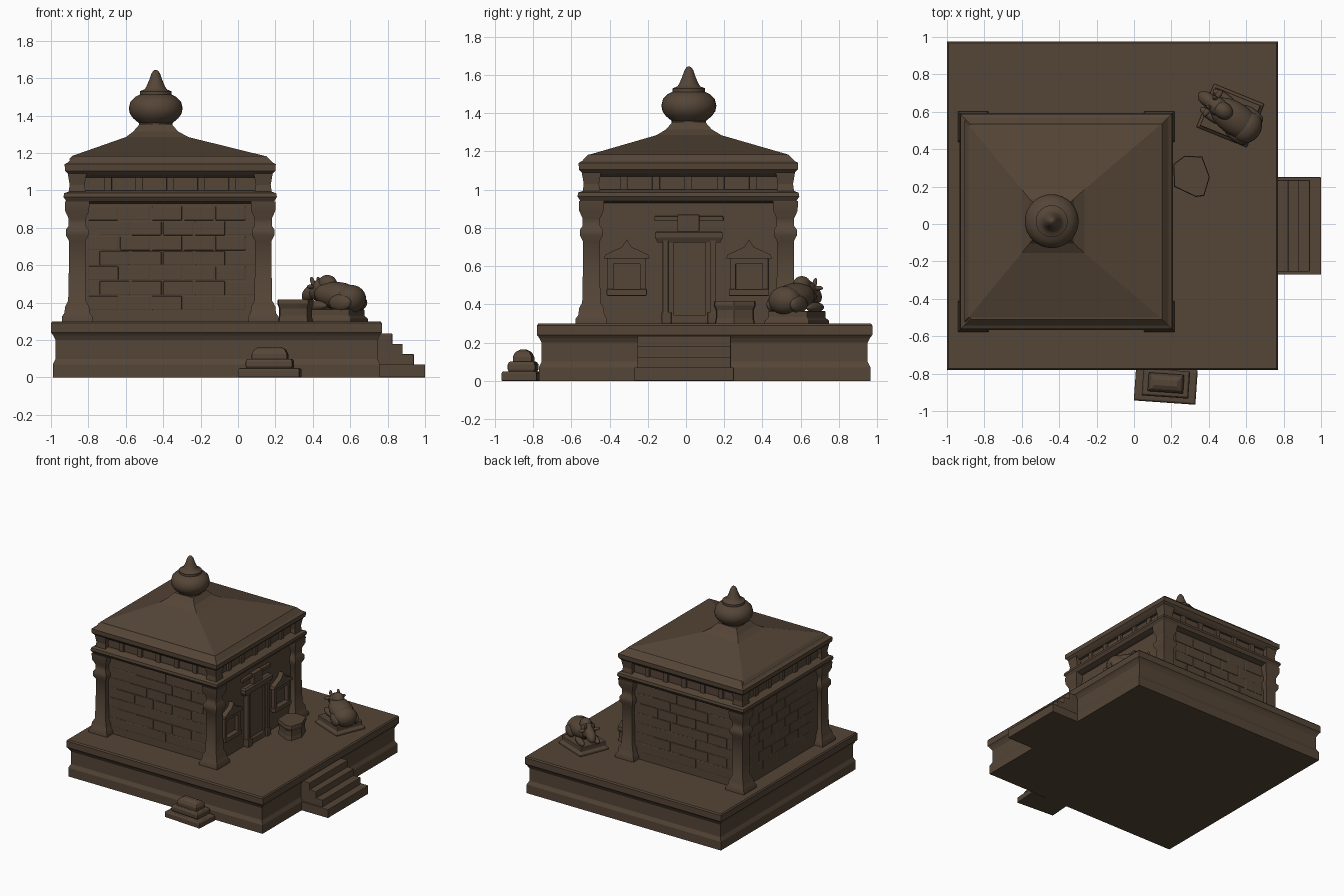
import bpy, bmesh, math, random
from mathutils import Matrix, Vector

random.seed(4)
stone = bpy.data.materials.new("brown_stone")
stone.diffuse_color = (0.09, 0.06, 0.038, 1)


def finish(name, bm, smooth=None, bevel=0):
    bmesh.ops.recalc_face_normals(bm, faces=bm.faces)
    me = bpy.data.meshes.new(name)
    bm.to_mesh(me)
    bm.free()
    ob = bpy.data.objects.new(name, me)
    bpy.context.collection.objects.link(ob)
    me.materials.append(stone)
    if bevel:
        m = ob.modifiers.new("bevel", 'BEVEL')
        m.width, m.segments = bevel, 2
    if smooth:
        bpy.ops.object.select_all(action='DESELECT')
        ob.select_set(True)
        bpy.context.view_layer.objects.active = ob
        bpy.ops.object.shade_smooth_by_angle(angle=math.radians(smooth))
    return ob


def skin(bm, rings):
    """Join equal-length rings of points into a closed solid."""
    rows = [[bm.verts.new(p) for p in r] for r in rings]
    n = len(rows[0])
    for a, b in zip(rows, rows[1:]):
        for i in range(n):
            bm.faces.new((a[i], a[(i + 1) % n], b[(i + 1) % n], b[i]))
    bm.faces.new(rows[0][::-1])
    bm.faces.new(rows[-1])


def stack(name, levels, **kw):
    """Rectangular moulding; every level is x0, x1, y0, y1, z."""
    bm = bmesh.new()
    skin(bm, [[(a, c, z), (b, c, z), (b, d, z), (a, d, z)] for a, b, c, d, z in levels])
    return finish(name, bm, **kw)


def moulding(name, rect, prof, **kw):
    """Rectangle grown by an (offset, z) profile."""
    a, b, c, d = rect
    return stack(name, [(a - o, b + o, c - o, d + o, z) for o, z in prof], **kw)


def box(name, x0, x1, y0, y1, z0, z1, bevel=0.004):
    return stack(name, [(x0, x1, y0, y1, z0), (x0, x1, y0, y1, z1)], bevel=bevel)


def lathe(name, cx, cy, prof, n=32):
    bm = bmesh.new()
    skin(bm, [[(cx + r * math.cos(i * math.tau / n), cy + r * math.sin(i * math.tau / n), z)
               for i in range(n)] for r, z in prof])
    return finish(name, bm, smooth=45)


# Platform with a projecting foot and rim
moulding("platform", (-1, 0.77, -0.78, 0.975),
         [(-0.01, 0), (-0.01, 0.07), (-0.025, 0.1), (-0.025, 0.2), (-0.012, 0.225),
          (0, 0.24), (0, 0.29), (-0.008, 0.3)])

# Entrance steps
for i, (x, z) in enumerate([(1.0, 0.07), (0.94, 0.125), (0.88, 0.18), (0.825, 0.235)]):
    y = 0.26 if i == 0 else 0.245
    box(f"entrance_step_{i + 1}", 0.73, x, -y - 0.01, y - 0.01, 0, z)

# Walls, with faint uneven stone courses on the plain sides
box("chamber_walls", -0.87, 0.14, -0.5, 0.53, 0.29, 1.1)
for k in range(7):
    z = 0.36 + k * 0.08
    for j in range(5):
        x = -0.8 + j * 0.17 + (k % 2) * 0.06
        d = random.uniform(0.001, 0.006)
        box("front_stone", x, x + 0.16, -0.5 - d, -0.48, z, z + 0.075)
        box("back_stone", x, x + 0.16, 0.5, 0.53 + d, z, z + 0.075)
        y = -0.42 + j * 0.17 + (k % 2) * 0.06
        box("left_stone", -0.87 - d, -0.85, y, y + 0.16, z, z + 0.075)

# Corner pillars
for px in (-0.86, 0.135):
    for py in (-0.495, 0.52):
        moulding("corner_pillar", (px, px, py, py),
                 [(0.082, 0.29), (0.082, 0.325), (0.068, 0.345), (0.064, 0.38), (0.048, 0.41),
                  (0.044, 0.6), (0.044, 0.73), (0.06, 0.76), (0.06, 0.79), (0.046, 0.81),
                  (0.046, 0.85), (0.064, 0.89), (0.066, 0.94)], smooth=35)
        moulding("frieze_corner_post", (px, px, py, py), [(0.05, 0.96), (0.04, 1.03), (0.052, 1.1)])

# Lintel band, frieze dividers and upper cornice
house = (-0.905, 0.18, -0.54, 0.565)
moulding("lintel_band", house, [(-0.02, 0.93), (0.012, 0.94), (0.028, 0.965), (0.024, 0.985), (-0.02, 1.0)])
moulding("upper_cornice", house, [(-0.02, 1.07), (0.0, 1.085), (0.02, 1.105), (0.022, 1.14),
                                  (0.004, 1.15), (-0.03, 1.185)])
for i in range(1, 6):
    x, y = -0.86 + i * 0.166, -0.495 + i * 0.169
    box("frieze_divider", x - 0.02, x + 0.02, -0.517, 0.547, 0.99, 1.08)
    box("frieze_divider", -0.886, 0.157, y - 0.02, y + 0.02, 0.99, 1.08)

# Hipped roof sweeping up to an off-centre neck
stack("hipped_roof", [(-0.905, 0.165, -0.52, 0.55, 1.165), (-0.885, 0.14, -0.5, 0.53, 1.185),
                      (-0.6, -0.265, -0.155, 0.185, 1.285), (-0.56, -0.32, -0.105, 0.135, 1.315),
                      (-0.525, -0.355, -0.07, 0.1, 1.355)])

# Bulb finial
lathe("bulb_finial", -0.44, 0.015,
      [(0.115, 1.31), (0.09, 1.345), (0.09, 1.36), (0.12, 1.385), (0.138, 1.41), (0.144, 1.44),
       (0.135, 1.475), (0.11, 1.5), (0.085, 1.512), (0.085, 1.53), (0.06, 1.54), (0.05, 1.555),
       (0.035, 1.59), (0.023, 1.625), (0.012, 1.641), (0.002, 1.645)])

# Doorway: nested jambs, panel, lintel and crest
W = 0.14
for s in (-1, 1):
    for off, wid, dep in ((0.125, 0.03, 0.035), (0.098, 0.03, 0.022)):
        y = 0.018 + s * off
        box("door_jamb", W - 0.02, W + dep, y - wid / 2, y + wid / 2, 0.3, 0.75)
    box("jamb_foot", W - 0.02, W + 0.045, 0.018 + s * 0.12 - 0.025, 0.018 + s * 0.12 + 0.025, 0.3, 0.36)
box("door_panel", W - 0.02, W + 0.008, -0.07, 0.106, 0.34, 0.73)
box("door_sill", W - 0.02, W + 0.03, -0.1, 0.13, 0.3, 0.345)
moulding("door_lintel", (W - 0.02, W + 0.03, -0.15, 0.18), [(0, 0.725), (0.012, 0.75), (0.012, 0.775), (0, 0.785)])
box("door_crest_bar", W - 0.02, W + 0.022, -0.165, 0.195, 0.835, 0.862)
box("door_crest_block", W - 0.02, W + 0.035, -0.045, 0.07, 0.78, 0.87)

# Niche windows with gabled tops
for yc in (-0.31, 0.33):
    for s in (-1, 1):
        y = yc + s * 0.085
        box("niche_jamb", W - 0.02, W + 0.03, y - 0.016, y + 0.016, 0.46, 0.64)
    box("niche_sill", W - 0.02, W + 0.04, yc - 0.105, yc + 0.105, 0.445, 0.48)
    box("niche_head", W - 0.02, W + 0.03, yc - 0.1, yc + 0.1, 0.61, 0.645)
    bm = bmesh.new()
    gable = [(-0.12, 0.64), (0.12, 0.64), (0.112, 0.66), (0.06, 0.685), (0.025, 0.7),
             (0, 0.74), (-0.025, 0.7), (-0.06, 0.685), (-0.112, 0.66)]
    skin(bm, [[(x, yc + y, z) for y, z in gable] for x in (W - 0.02, W + 0.04)])
    finish("niche_gable", bm)

# Loose stone seat
bm = bmesh.new()
seat = [(0.215, 0.2), (0.33, 0.145), (0.375, 0.15), (0.405, 0.25), (0.365, 0.36), (0.27, 0.365), (0.21, 0.32)]
skin(bm, [[(0.305 + (x - 0.305) * k, 0.26 + (y - 0.26) * k, z) for x, y in seat]
          for k, z in ((0.97, 0.29), (0.9, 0.33), (0.9, 0.37), (1, 0.395), (0.97, 0.418))])
finish("stone_seat", bm)

# Resting bull on a tilted-in-plan plinth
place = Matrix.Translation((0.515, 0.58, 0)) @ Matrix.Rotation(math.radians(-22), 4, 'Z')
plinth = moulding("bull_plinth", (-0.145, 0.145, -0.125, 0.125),
                  [(0, 0.29), (0, 0.315), (-0.015, 0.33), (-0.015, 0.365)], bevel=0.004)
plinth.matrix_world = place
bull_place = Matrix.Translation((0.515, 0.58, 0)) @ Matrix.Rotation(math.radians(-35), 4, 'Z')


def blob(name, loc, size, tilt=0):
    bm = bmesh.new()
    bmesh.ops.create_uvsphere(bm, u_segments=20, v_segments=12, radius=1)
    bm.transform(bull_place @ Matrix.Translation(loc) @ Matrix.Rotation(math.radians(tilt), 4, 'Y')
                 @ Matrix.Diagonal(Vector((*size, 1))))
    return finish(name, bm, smooth=60)


blob("bull_body", (0.03, 0, 0.435), (0.155, 0.088, 0.075), 8)
blob("bull_rump", (0.11, 0, 0.42), (0.075, 0.09, 0.075))
blob("bull_hump", (-0.045, 0, 0.5), (0.055, 0.045, 0.048))
blob("bull_neck", (-0.09, 0, 0.47), (0.075, 0.05, 0.055), -25)
blob("bull_head", (-0.15, 0, 0.455), (0.065, 0.038, 0.038), -35)
blob("bull_muzzle", (-0.18, 0, 0.43), (0.026, 0.027, 0.025))
for s in (-1, 1):
    blob("bull_ear", (-0.115, s * 0.055, 0.485), (0.016, 0.03, 0.012))
    blob("bull_horn", (-0.12, s * 0.03, 0.51), (0.012, 0.012, 0.03), -20)
    blob("bull_haunch", (0.09, s * 0.075, 0.4), (0.07, 0.028, 0.045))
    blob("bull_foreleg", (-0.08, s * 0.06, 0.385), (0.075, 0.025, 0.026))

# Small tiered altar beside the platform
tiers = [("altar_base", (0.005, 0.335, -0.955, -0.77), [(0, 0), (0, 0.04), (-0.008, 0.05)]),
         ("altar_middle", (0.045, 0.295, -0.925, -0.78), [(-0.01, 0.04), (0, 0.06), (0, 0.085), (-0.008, 0.1)]),
         ("altar_top", (0.075, 0.265, -0.9, -0.8), [(0, 0.09), (0, 0.125), (-0.012, 0.15), (-0.035, 0.163)])]
for name, rect, prof in tiers:
    altar = moulding(name, rect, prof, bevel=0.004)
    c = Vector((0.17, -0.86, 0))
    altar.matrix_world = Matrix.Translation(c) @ Matrix.Rotation(math.radians(-4), 4, 'Z') @ Matrix.Translation(-c)
